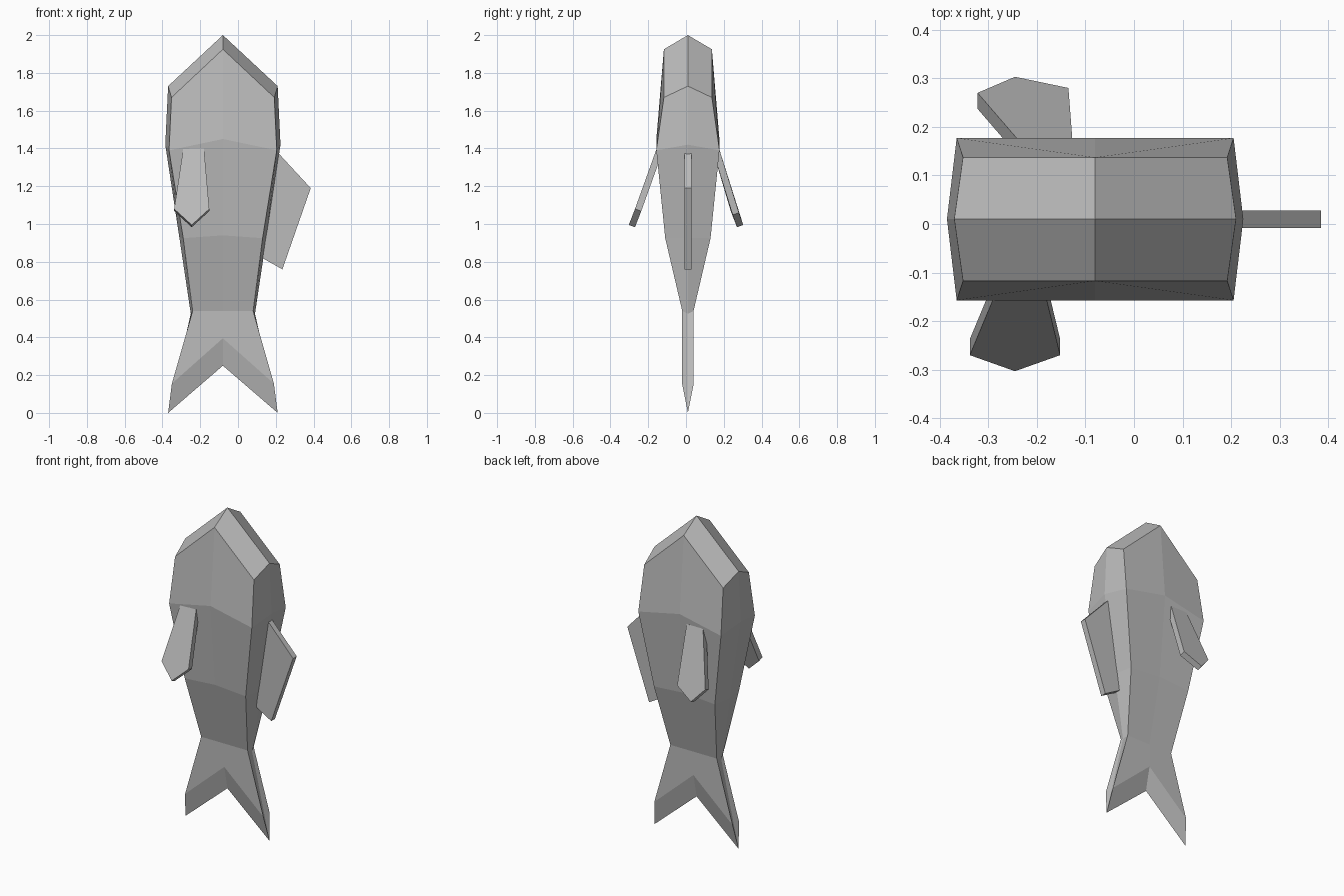
import bpy, bmesh
from mathutils import Vector

cube = bpy.data.objects.get("Cube")
if cube:
    bpy.data.objects.remove(cube)

grey = bpy.data.materials.new("plain_grey")
grey.use_nodes = True
grey_colour = (0.5, 0.5, 0.5, 1)
grey.diffuse_color = grey_colour
grey.node_tree.nodes["Principled BSDF"].inputs["Base Color"].default_value = grey_colour


def add_object(name, bm):
    mesh = bpy.data.meshes.new(name)
    bm.to_mesh(mesh)
    bm.free()
    mesh.materials.append(grey)
    obj = bpy.data.objects.new(name, mesh)
    bpy.context.collection.objects.link(obj)
    return obj


def add_fin(name, outline, thickness):
    """Flat outline extruded along a thickness vector."""
    bm = bmesh.new()
    base = bm.faces.new([bm.verts.new(p) for p in outline])
    out = bmesh.ops.extrude_face_region(bm, geom=[base], use_keep_orig=True)
    moved = [v for v in out["geom"] if isinstance(v, bmesh.types.BMVert)]
    bmesh.ops.translate(bm, verts=moved, vec=Vector(thickness))
    bmesh.ops.recalc_face_normals(bm, faces=bm.faces)
    return add_object(name, bm)


# Body with forked tail: one quarter, mirrored across both middle planes.
# Each row: half depth, face z, corner x, corner z, side x, side z
rows = [
    (0.127, 1.925, 0.272, 1.67, 0.29, 1.73),
    (0.167, 1.45, 0.285, 1.39, 0.305, 1.42),
    (0.12, 0.94, 0.21, 0.925, 0.23, 0.925),
    (0.03, 0.54, 0.16, 0.54, 0.17, 0.525),
    (0.031, 0.395, 0.27, 0.155, 0.29, 0.0),
]
bm = bmesh.new()
grid = [[bm.verts.new(p) for p in ((0, -d, fz), (cx, -d, cz), (sx, 0, sz))]
        for d, fz, cx, cz, sx, sz in rows]
for upper, lower in zip(grid, grid[1:]):
    for j in range(2):
        bm.faces.new((upper[j], lower[j], lower[j + 1], upper[j + 1]))
peak = bm.verts.new((0, 0, 2))
notch = bm.verts.new((0, 0, 0.25))
bm.faces.new([peak] + grid[0])
bm.faces.new([notch] + grid[-1][::-1])
body = add_object("body", bm)
body.location = (-0.08, 0.01, 0)
mirror = body.modifiers.new("mirror", "MIRROR")
mirror.use_axis = (True, True, False)

# Fin along the narrow edge of the body
add_fin("edge_fin", [(x, -0.008, z) for x, z in
        ((0.2, 1.39), (0.385, 1.19), (0.235, 0.76), (0.12, 0.825))], (0, 0.036, 0))

# Paddle fins on the two broad sides
add_fin("front_paddle_fin", [
    (-0.29, -0.155, 1.4), (-0.18, -0.155, 1.4), (-0.152, -0.27, 1.08),
    (-0.245, -0.303, 0.995), (-0.338, -0.27, 1.08)], (0, 0.033, -0.012))
add_fin("back_paddle_fin", [
    (-0.24, 0.175, 1.4), (-0.127, 0.175, 1.4), (-0.135, 0.28, 1.06),
    (-0.245, 0.303, 0.995), (-0.322, 0.27, 1.08)], (0, -0.033, -0.012))
